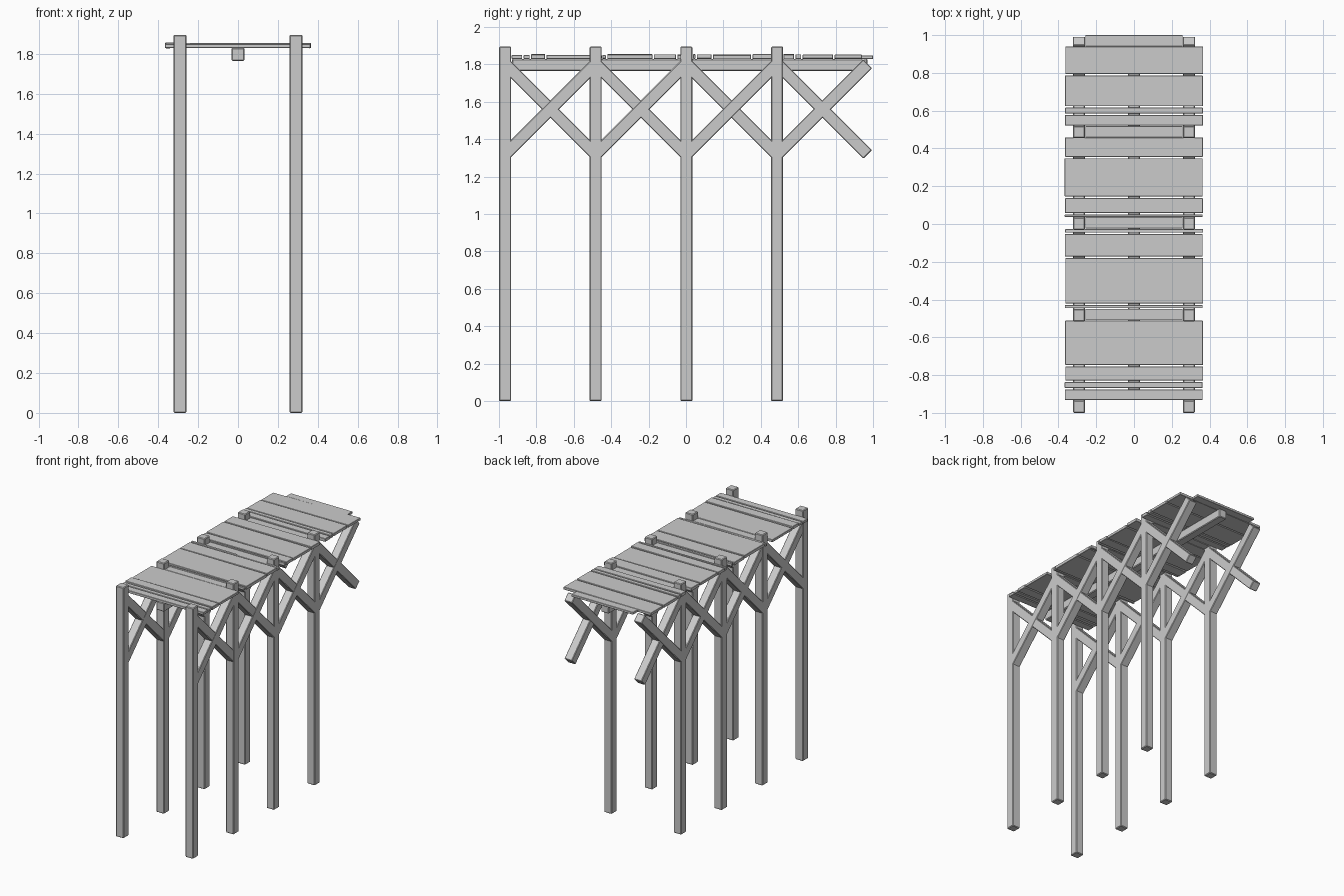
import bpy, math, random
from mathutils import Matrix, Vector

if "Cube" in bpy.data.objects:
    bpy.data.objects.remove(bpy.data.objects["Cube"])

random.seed(4)


def box(name, centre, size, rot=(0, 0, 0), bevel=0.005):
    bpy.ops.mesh.primitive_cube_add(size=1, location=centre, rotation=rot)
    ob = bpy.context.object
    ob.name = name
    ob.data.transform(Matrix.Diagonal(Vector((*size, 1))))
    if bevel:
        mod = ob.modifiers.new("soft_edges", 'BEVEL')
        mod.width = bevel
        mod.segments = 1
    return ob


POST_Y = [-0.967, -0.483, 0.002, 0.487]
SPAN = 0.484
POST_X = 0.291
W = 0.065
H = 1.895

for side, sx in (("left", -1), ("right", 1)):
    for i, y in enumerate(POST_Y):
        # upright post
        box(f"{side}_post_{i+1}", (sx * POST_X, y, H / 2), (W, W, H))
        # crossed diagonal braces in the bay behind each post
        for label, s, w in (("rising", 1, W), ("falling", -1, W - 0.002)):
            box(f"{side}_{label}_brace_{i+1}",
                (sx * POST_X, y + SPAN / 2, 1.561),
                (w, SPAN * math.sqrt(2), W), (s * math.pi / 4, 0, 0), 0.004)

# central beam carrying the deck
box("centre_beam", (0, 0.02, 1.797), (W, 1.9, W))

# wide deck boards: edges of the boards in each bay
BAYS = [
    [-0.932, -0.872, -0.832, -0.75, -0.512],
    [-0.446, -0.425, -0.176, -0.05, -0.026],
    [0.038, 0.054, 0.141, 0.352, 0.458],
    [0.521, 0.581, 0.62, 0.79, 0.94],
]
for b, edges in enumerate(BAYS):
    for k, (y0, y1) in enumerate(zip(edges, edges[1:])):
        gap = 0.008
        a = y0 + (gap / 2 if k else 0)
        c = y1 - (gap / 2 if k < len(edges) - 2 else 0)
        top = 1.851 + random.uniform(-0.003, 0.004)
        box(f"deck_board_{b+1}_{k+1}",
            (random.uniform(-0.002, 0.002), (a + c) / 2, (top + 1.83) / 2),
            (0.73, c - a, top - 1.83),
            (0, random.uniform(-0.006, 0.006), 0), 0.002)

# short boards fitted between the post pairs and at the far end
for i, y in enumerate([-0.479, 0.006, 0.489, 0.97]):
    box(f"short_board_{i+1}", (0, y, 1.839), (0.515, 0.06, 0.018), bevel=0.002)
